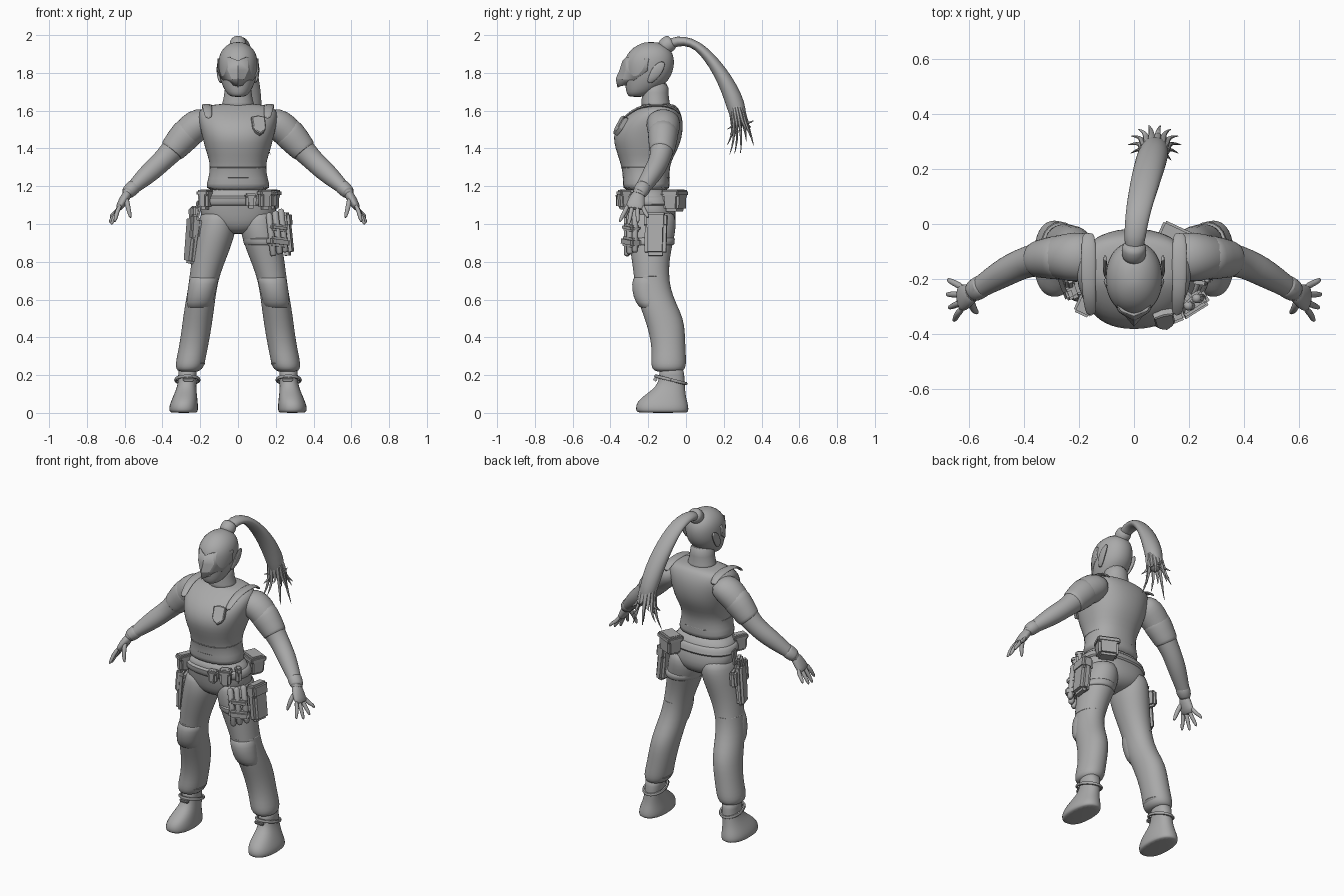
import bpy, bmesh, math
from mathutils import Vector, Matrix

grey = bpy.data.materials.new("plain grey")
grey.diffuse_color = (0.4, 0.4, 0.4, 1)


def finish(name, bm, subdiv=0, smooth=40):
    bmesh.ops.recalc_face_normals(bm, faces=bm.faces)
    me = bpy.data.meshes.new(name)
    bm.to_mesh(me)
    bm.free()
    me.materials.append(grey)
    ob = bpy.data.objects.new(name, me)
    bpy.context.collection.objects.link(ob)
    if subdiv:
        ob.modifiers.new("Subdivision", 'SUBSURF').levels = subdiv
        ob.modifiers["Subdivision"].render_levels = subdiv
    bpy.ops.object.select_all(action='DESELECT')
    ob.select_set(True)
    bpy.context.view_layer.objects.active = ob
    bpy.ops.object.shade_smooth_by_angle(angle=math.radians(smooth))
    return ob


def skin(name, rings, subdiv=1, smooth=60):
    """Skin a list of closed point rings and cap both ends."""
    bm = bmesh.new()
    rows = [[bm.verts.new(p) for p in r] for r in rings]
    n = len(rows[0])
    for a, b in zip(rows, rows[1:]):
        for i in range(n):
            bm.faces.new((a[i], a[(i + 1) % n], b[(i + 1) % n], b[i]))
    bm.faces.new(rows[0])
    bm.faces.new(rows[-1])
    return finish(name, bm, subdiv, smooth)


def loft(name, rows, n=20, power=2.0, subdiv=1, smooth=60):
    """Horizontal sections: z, x min, x max, y min, y max."""
    rings = []
    for z, x0, x1, y0, y1 in rows:
        ring = []
        for i in range(n):
            a = math.tau * i / n
            c, s = math.cos(a), math.sin(a)
            ring.append(((x0 + x1) / 2 + (x1 - x0) / 2 * math.copysign(abs(c) ** (2 / power), c),
                         (y0 + y1) / 2 + (y1 - y0) / 2 * math.copysign(abs(s) ** (2 / power), s), z))
        rings.append(ring)
    return skin(name, rings, subdiv, smooth)


def tube(name, path, n=12, subdiv=1, ref=(0, 1, 0)):
    """Path of x, y, z, radius across, radius along ref."""
    pts = [Vector(p[:3]) for p in path]
    rings = []
    for k, p in enumerate(path):
        d = (pts[min(k + 1, len(pts) - 1)] - pts[max(k - 1, 0)]).normalized()
        u = d.cross(Vector(ref)).normalized()
        v = u.cross(d)
        rings.append([pts[k] + u * p[3] * math.cos(math.tau * i / n) + v * p[4] * math.sin(math.tau * i / n)
                      for i in range(n)])
    return skin(name, rings, subdiv)


def box(name, loc, size, rot=(0, 0, 0), bevel=0.012, taper=1.0):
    bm = bmesh.new()
    bmesh.ops.create_cube(bm, size=1)
    for v in bm.verts:
        k = taper if v.co.z < 0 else 1
        v.co = Vector((v.co.x * size[0] * k, v.co.y * size[1] * k, v.co.z * size[2]))
    bmesh.ops.bevel(bm, geom=bm.edges[:], offset=bevel, segments=2, affect='EDGES')
    m = Matrix.Translation(loc)
    for a, axis in zip(reversed(rot), "ZYX"):
        m = m @ Matrix.Rotation(math.radians(a), 4, axis)
    bm.transform(m)
    return finish(name, bm)


# Torso: vest, pelvis, belt
loft("vest_torso", [(1.17, -.172, .172, -.335, -.085), (1.21, -.168, .168, -.335, -.085),
                    (1.27, -.15, .15, -.335, -.088), (1.33, -.15, .15, -.35, -.08),
                    (1.40, -.175, .175, -.375, -.04), (1.46, -.19, .19, -.388, -.02),
                    (1.52, -.205, .205, -.368, -.014), (1.57, -.212, .212, -.325, -.02),
                    (1.605, -.205, .205, -.275, -.035), (1.625, -.17, .17, -.24, -.05),
                    (1.638, -.09, .09, -.225, -.075)], 24, 2.3)
for z, front in ((1.245, -.337), (1.30, -.346)):
    loft("waist_fold", [(z - .014, -.14, .14, front + .01, -.09), (z, -.158, .158, front - .004, -.082),
                        (z + .014, -.14, .14, front + .01, -.09)], 24, 2.3)
loft("pelvis", [(.945, -.04, .04, -.24, -.13), (.97, -.13, .13, -.285, -.075),
                (1.02, -.195, .195, -.305, -.05), (1.08, -.205, .205, -.315, -.055),
                (1.14, -.19, .19, -.325, -.075), (1.2, -.165, .165, -.325, -.09)], 24, 2.3)
loft("belt", [(1.095, -.205, .205, -.325, -.055), (1.10, -.21, .21, -.332, -.05),
              (1.145, -.198, .198, -.34, -.066), (1.15, -.19, .19, -.33, -.07)], 24, 2.3)

# Neck and head
loft("neck", [(1.60, -.10, .10, -.245, -.07), (1.645, -.082, .082, -.235, -.088),
              (1.69, -.072, .072, -.235, -.092), (1.76, -.07, .07, -.235, -.09)])
loft("head", [(1.672, -.03, .03, -.30, -.22), (1.685, -.055, .055, -.312, -.19),
              (1.715, -.075, .075, -.32, -.145), (1.76, -.094, .094, -.325, -.09),
              (1.81, -.104, .104, -.33, -.067), (1.86, -.105, .105, -.33, -.06),
              (1.90, -.098, .098, -.312, -.068), (1.935, -.076, .076, -.28, -.09),
              (1.958, -.04, .04, -.235, -.135), (1.963, -.012, .012, -.205, -.165)], 24, 2.1)

# Beaked mask: folded wings around a hooked nose
bm = bmesh.new()
ridge = [bm.verts.new(p) for p in ((0, -.336, 1.865), (0, -.352, 1.815), (0, -.372, 1.77), (0, -.363, 1.722))]
for s in (-1, 1):
    mid = [bm.verts.new((s * x, y, z)) for x, y, z in
           ((.05, -.315, 1.885), (.055, -.32, 1.815), (.032, -.335, 1.765), (.006, -.35, 1.73))]
    out = [bm.verts.new((s * x, y, z)) for x, y, z in
           ((.108, -.20, 1.875), (.11, -.21, 1.81), (.085, -.27, 1.765), (.03, -.31, 1.735))]
    for a, b in ((ridge, mid), (mid, out)):
        for i in range(3):
            bm.faces.new((a[i], b[i], b[i + 1], a[i + 1]))
mask = finish("beak_mask", bm, 0, 20)
mod = mask.modifiers.new("Thickness", 'SOLIDIFY')
mod.thickness, mod.offset = 0.012, -1
for s in (-1, 1):
    tube("ear_guard", [(s * .088, -.20, 1.745, .008, .012), (s * .102, -.175, 1.775, .010, .025),
                       (s * .107, -.15, 1.82, .008, .035), (s * .104, -.115, 1.86, .006, .012)], 10)

# Ponytail with hair band and loose strands
tube("hair_band", [(0, -.125, 1.925, .04, .04), (0, -.11, 1.94, .046, .046), (0, -.085, 1.96, .046, .046),
                   (0, -.07, 1.97, .036, .036)], 16, 1, (1, 0, 0))
tube("ponytail", [(0, -.10, 1.945, .03, .035), (.003, -.045, 1.972, .028, .04), (.012, .03, 1.963, .024, .045),
                  (.025, .09, 1.92, .027, .05), (.04, .15, 1.85, .034, .055), (.055, .205, 1.765, .042, .058),
                  (.068, .25, 1.67, .05, .058), (.076, .275, 1.59, .05, .052), (.08, .285, 1.51, .03, .03)],
     14, 1, (1, 0, 0))
for i in range(14):
    a = math.tau * i / 14
    c, s = math.cos(a), math.sin(a)
    drop = (1.36, 1.47, 1.41, 1.50)[i % 4] + .05 * max(0, s)
    cx, cy = .075, .275
    tube("hair_strand", [(cx + .03 * c, cy - .015 + .026 * s, 1.65, .014, .018),
                         (cx + .045 * c, cy + .035 * s, 1.58, .014, .018),
                         (cx + .05 * c, cy + .01 + .04 * s, 1.53, .010, .013),
                         (cx + .062 * c, cy + .02 + .05 * s, (1.53 + drop) / 2, .007, .009),
                         (cx + .10 * c, cy + .012 + .075 * s, drop, .001, .001)], 6, 1, (1, 0, 0))

for s in (-1, 1):
    # Arms with short sleeves
    tube("arm", [(s * .13, -.12, 1.555, .05, .07), (s * .19, -.12, 1.54, .085, .095),
                 (s * .245, -.12, 1.505, .088, .088), (s * .30, -.122, 1.445, .076, .074),
                 (s * .36, -.13, 1.375, .062, .06), (s * .41, -.145, 1.325, .056, .056),
                 (s * .46, -.17, 1.28, .056, .055), (s * .52, -.205, 1.225, .045, .046),
                 (s * .575, -.24, 1.175, .032, .038), (s * .60, -.255, 1.145, .028, .036)], 16)
    tube("sleeve", [(s * .235, -.12, 1.51, .082, .082), (s * .275, -.121, 1.475, .088, .084),
                    (s * .335, -.126, 1.405, .074, .071), (s * .352, -.129, 1.385, .07, .068),
                    (s * .356, -.13, 1.38, .055, .055)], 16)
    # Gloved hands: cuff, palm, fingers, thumb
    tube("glove_cuff", [(s * .545, -.22, 1.205, .035, .036), (s * .55, -.224, 1.198, .043, .045),
                        (s * .585, -.245, 1.165, .037, .042), (s * .59, -.25, 1.16, .03, .03)], 14)
    tube("palm", [(s * .575, -.243, 1.175, .024, .03), (s * .598, -.258, 1.14, .027, .042),
                  (s * .62, -.268, 1.10, .024, .052), (s * .637, -.272, 1.075, .015, .048)], 12)
    for k, (tx, ty, tz) in enumerate(((.655, -.352, 1.01), (.672, -.305, .995), (.68, -.255, 1.005), (.676, -.20, 1.03))):
        by = -.305 + .024 * k
        tube("finger", [(s * .62, by, 1.105, .012, .013), (s * .642, (by * .55 + ty * .45), 1.062, .013, .013),
                        (s * (tx - .008), by * .2 + ty * .8, tz + .02, .011, .011), (s * tx, ty, tz, .006, .006)], 8)
    tube("thumb", [(s * .592, -.275, 1.14, .014, .016), (s * .585, -.305, 1.10, .015, .015),
                   (s * .574, -.318, 1.055, .012, .012), (s * .568, -.322, 1.03, .006, .006)], 8)

    # Legs: x values run inner to outer before mirroring
    def side(rows):
        return [(z, min(s * a, s * b), max(s * a, s * b), y0, y1) for z, a, b, y0, y1 in rows]
    loft("trouser_leg", side([(1.08, .03, .19, -.29, -.07), (1.02, .012, .208, -.305, -.05),
                              (.96, .012, .222, -.308, -.055), (.90, .03, .232, -.302, -.068),
                              (.82, .06, .245, -.29, -.085), (.74, .092, .255, -.278, -.09),
                              (.66, .112, .265, -.272, -.082), (.58, .122, .28, -.25, -.052),
                              (.50, .133, .292, -.22, -.012), (.42, .145, .302, -.195, -.004),
                              (.34, .16, .315, -.182, -.002), (.28, .172, .328, -.186, .002),
                              (.245, .18, .332, -.184, .0), (.222, .20, .322, -.172, -.012),
                              (.218, .22, .30, -.14, -.04)]), 20, 2.1)
    loft("knee_pad", side([(.73, .115, .24, -.262, -.16), (.715, .098, .26, -.285, -.13),
                           (.65, .115, .268, -.29, -.13), (.58, .13, .276, -.268, -.13),
                           (.545, .15, .27, -.235, -.14)]), 16)
    loft("thigh_fold", side([(.74, .10, .25, -.27, -.10), (.725, .092, .264, -.283, -.08),
                             (.71, .105, .25, -.27, -.09)]), 16)
    loft("cuff_fold", side([(.285, .185, .32, -.17, -.012), (.262, .166, .336, -.192, .006),
                            (.24, .185, .32, -.17, -.01)]), 16)
    # Boots
    loft("boot", side([(.0, .222, .352, -.25, .005), (.006, .212, .364, -.264, .014),
                       (.03, .21, .366, -.268, .015), (.06, .213, .356, -.258, .008),
                       (.09, .216, .343, -.225, .0), (.125, .22, .328, -.175, -.004),
                       (.16, .22, .318, -.148, -.006), (.20, .218, .316, -.142, -.008),
                       (.25, .215, .32, -.14, -.015)]), 20, 2.3)
    tube("boot_strap", [(s * (.268 + .062 * math.cos(a)), -.08 + .08 * math.sin(a), .175 - .02 * math.sin(a), .009, .009)
                        for a in [math.tau * k / 20 for k in range(21)]], 6, 0, (0, 0, 1))
    box("boot_buckle", (s * .262, -.162, .178), (.06, .022, .022), (15, 0, 0), .006)

    # Vest straps over the shoulders
    tube("vest_strap", [(s * .155, -.335, 1.555, .006, .02), (s * .16, -.285, 1.60, .008, .025),
                        (s * .165, -.225, 1.627, .008, .028), (s * .165, -.13, 1.632, .008, .03),
                        (s * .165, -.06, 1.617, .008, .028), (s * .165, -.03, 1.58, .006, .02)], 8, 1, (1, 0, 0))

# Shield badge on the chest
bm = bmesh.new()
outline = [(-.036, .048), (0, .056), (.036, .048), (.036, -.015), (.022, -.04), (0, -.056), (-.022, -.04), (-.036, -.015)]
f = bm.faces.new([bm.verts.new((x, 0, z)) for x, z in outline])
top = bmesh.ops.extrude_face_region(bm, geom=[f])['geom']
bmesh.ops.translate(bm, verts=[g for g in top if isinstance(g, bmesh.types.BMVert)], vec=(0, -.022, 0))
front = [q for q in bm.faces if all(v.co.y < -.02 for v in q.verts)]
bmesh.ops.inset_region(bm, faces=front, thickness=.006, depth=-.004)
bm.transform(Matrix.Translation((.108, -.338, 1.515)) @ Matrix.Rotation(math.radians(14), 4, 'Z')
             @ Matrix.Rotation(math.radians(-30), 4, 'X'))
finish("badge", bm, 0, 25)

# Belt pouches: centre, size, turn
for loc, size, turn in (((-.172, -.285, 1.13), (.06, .09, .105), -25), ((.068, -.345, 1.122), (.058, .05, .08), 6),
                        ((.143, -.328, 1.13), (.066, .06, .105), 22), ((.185, -.26, 1.13), (.035, .05, .10), 45),
                        ((.15, -.06, 1.125), (.125, .095, .115), -25)):
    box("belt_pouch", loc, size, (0, 0, turn), .014, .92)
    box("pouch_flap", (loc[0], loc[1], loc[2] + size[2] * .33), (size[0] * 1.08, size[1] * 1.08, size[2] * .3),
        (0, 0, turn), .008)

# Holster and pistol on one thigh
box("holster", (-.243, -.205, .915), (.05, .13, .25), (4, 5, 20), .015, .82)
box("holster_plate", (-.225, -.18, .97), (.04, .16, .10), (0, 5, 20), .012)
box("pistol_grip", (-.238, -.20, 1.05), (.035, .055, .085), (-18, 5, 20), .01)
box("pistol_body", (-.235, -.255, .985), (.032, .04, .13), (0, 4, 20), .008)
box("holster_hanger", (-.212, -.185, 1.08), (.018, .05, .09), (0, 8, 15), .006)

# Thigh bag and canisters on the other thigh
box("thigh_bag", (.253, -.16, .94), (.06, .115, .215), (0, -6, -8), .018)
box("thigh_bag_flap", (.246, -.16, 1.02), (.07, .122, .08), (0, -6, -8), .014)
for x, y, z in ((.175, -.312, .945), (.208, -.297, .955), (.238, -.27, .965)):
    tube("canister", [(x - .013, y, z + .115, .008, .008), (x - .011, y, z + .105, .017, .017),
                      (x + .012, y, z - .105, .017, .017), (x + .013, y, z - .115, .010, .010)], 12, 0)
box("canister_band_upper", (.208, -.29, .98), (.105, .06, .035), (0, 6, 32), .01)
box("canister_band_lower", (.212, -.292, .905), (.12, .065, .05), (0, 6, 32), .012)
loft("thigh_band", [(.885, .035, .243, -.306, -.064), (.89, .03, .248, -.31, -.06),
                    (.925, .022, .24, -.314, -.056), (.93, .03, .232, -.306, -.06)])
